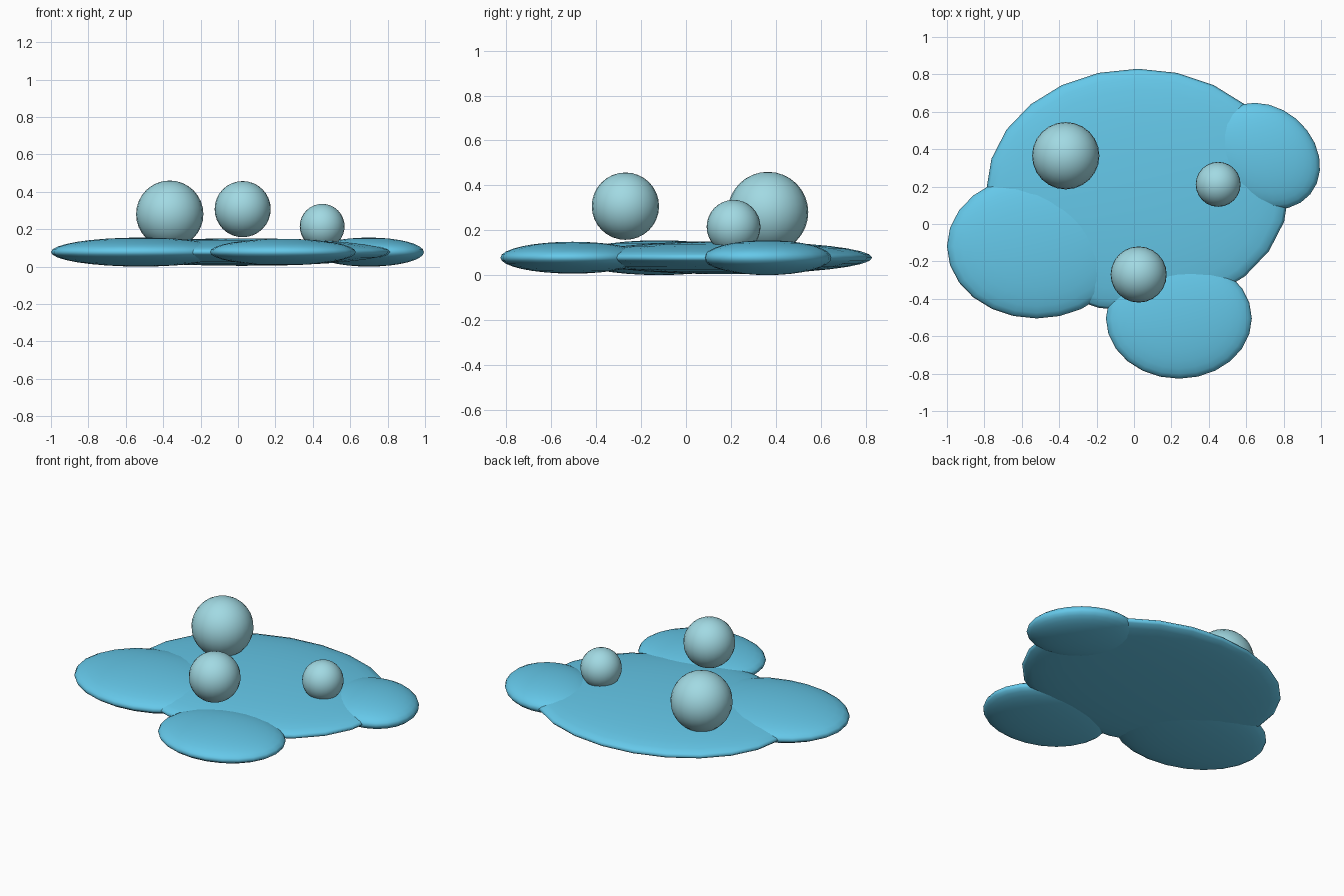
import bpy
from math import radians

if "Cube" in bpy.data.objects:
    bpy.data.objects.remove(bpy.data.objects["Cube"])


def material(name, color):
    m = bpy.data.materials.new(name)
    m.diffuse_color = (*color, 1)
    m.use_nodes = True
    m.node_tree.nodes["Principled BSDF"].inputs["Base Color"].default_value = m.diffuse_color
    return m


water = material("water_blue", (0.13, 0.58, 0.82))
bubble = material("bubble_pale", (0.36, 0.70, 0.77))


def ellipsoid(name, loc, radii, mat, turn=0):
    bpy.ops.mesh.primitive_uv_sphere_add(segments=24, ring_count=16, radius=1,
                                         location=loc, rotation=(0, 0, radians(turn)))
    ob = bpy.context.object
    ob.name = name
    ob.scale = radii
    bpy.ops.object.transform_apply(location=False, rotation=False, scale=True)
    bpy.ops.object.shade_smooth()
    ob.data.materials.append(mat)
    return ob


# Flat puddle: a large body with three overlapping lobes
Z = 0.0775
ellipsoid("puddle_body", (0.02, 0.18, Z), (0.81, 0.65, 0.0735), water)
ellipsoid("puddle_lobe_left", (-0.52, -0.12, Z), (0.48, 0.385, 0.0775), water)
ellipsoid("puddle_lobe_right", (0.70, 0.363, Z), (0.317, 0.26, 0.0775), water, -40)
ellipsoid("puddle_lobe_front", (0.24, -0.505, Z), (0.39, 0.322, 0.071), water)

# Round bubbles resting on the puddle
for name, loc, r in (("bubble_large", (-0.365, 0.365, 0.28), 0.18),
                     ("bubble_medium", (0.025, -0.27, 0.307), 0.15),
                     ("bubble_small", (0.45, 0.212, 0.215), 0.12)):
    ellipsoid(name, loc, (r, r, r), bubble)
